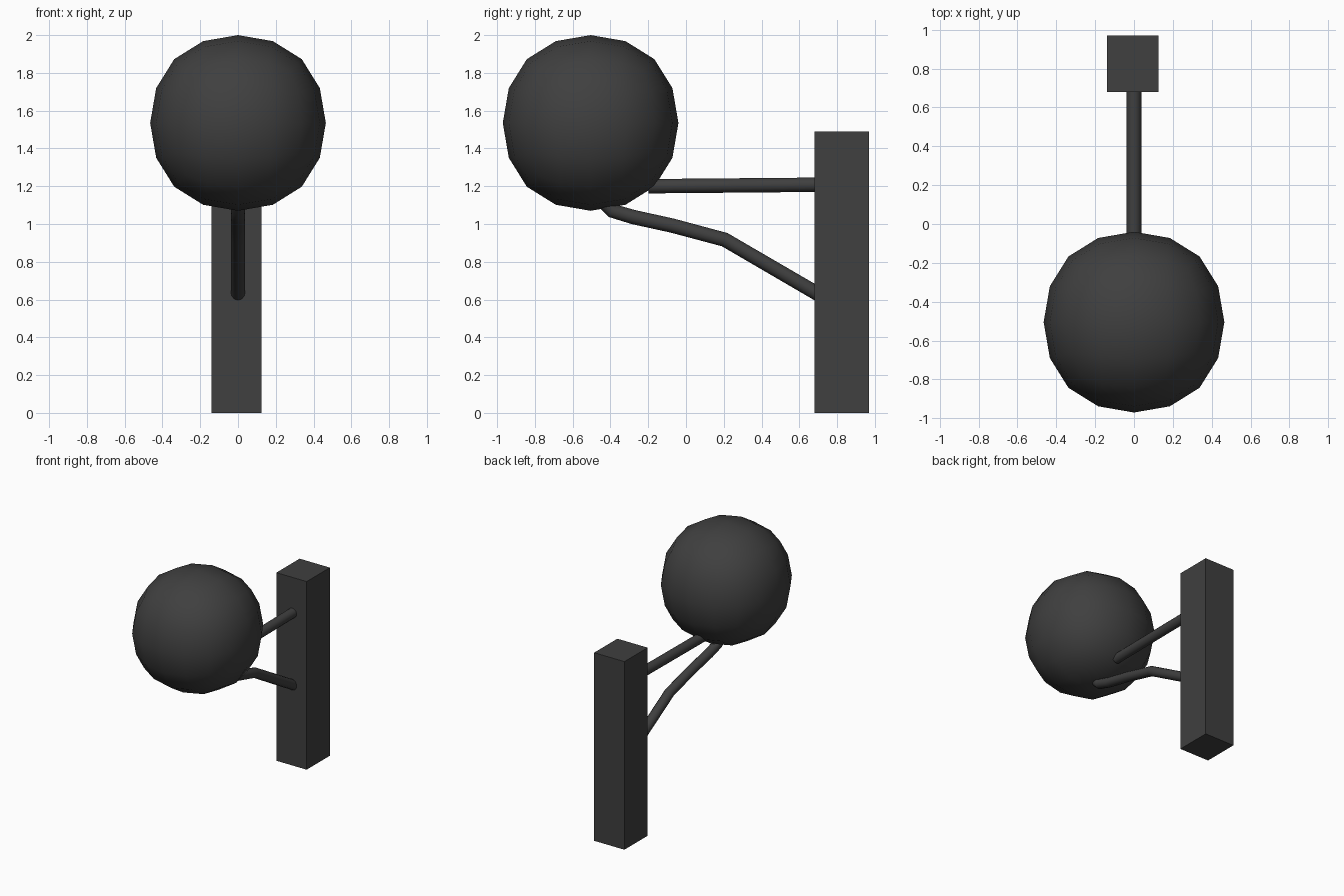
import bpy
import math

cube = bpy.data.objects.get("Cube")
if cube:
    bpy.data.objects.remove(cube, do_unlink=True)

charcoal = bpy.data.materials.new("charcoal")
charcoal.use_nodes = True
COLOUR = (0.05, 0.05, 0.05, 1)
charcoal.diffuse_color = COLOUR
charcoal.node_tree.nodes["Principled BSDF"].inputs["Base Color"].default_value = COLOUR


def box(name, centre, size):
    bpy.ops.mesh.primitive_cube_add(size=1, location=centre)
    obj = bpy.context.object
    obj.name = name
    obj.scale = size
    bpy.ops.object.transform_apply(location=False, rotation=False, scale=True)
    obj.data.materials.append(charcoal)
    return obj


def rod(name, points, radius=0.038):
    """Round rod in the x = 0 plane through (y, z) points."""
    curve = bpy.data.curves.new(name, "CURVE")
    curve.dimensions = "3D"
    curve.bevel_depth = radius
    curve.bevel_resolution = 4
    curve.use_fill_caps = True
    spline = curve.splines.new("POLY")
    spline.points.add(len(points) - 1)
    for point, (y, z) in zip(spline.points, points):
        point.co = (0, y, z, 1)
    obj = bpy.data.objects.new(name, curve)
    bpy.context.collection.objects.link(obj)
    bpy.ops.object.select_all(action="DESELECT")
    obj.select_set(True)
    bpy.context.view_layer.objects.active = obj
    bpy.ops.object.convert(target="MESH")
    obj = bpy.context.object
    obj.data.materials.clear()
    obj.data.materials.append(charcoal)
    bpy.ops.object.shade_smooth_by_angle(angle=math.radians(50))


# Upright post
box("post", (-0.007, 0.825, 0.745), (0.265, 0.29, 1.49))

# Rounded ball: a cube subdivided twice, fitted to its finished diameter
ball = box("ball", (0, -0.505, 1.535), (1, 1, 1))
subdivision = ball.modifiers.new("rounding", "SUBSURF")
subdivision.levels = subdivision.render_levels = 2
bpy.ops.object.modifier_apply(modifier=subdivision.name)
reach = max(v.co.z for v in ball.data.vertices)
for v in ball.data.vertices:
    v.co *= 0.465 / reach
bpy.ops.object.shade_smooth()

# Straight upper arm and bent lower brace
rod("upper_arm", [(-0.2, 1.2), (0.72, 1.208)])
rod("lower_brace", [(-0.46, 1.14), (-0.39, 1.07), (-0.28, 1.037),
                    (-0.075, 0.992), (0.205, 0.917), (0.72, 0.617)])
